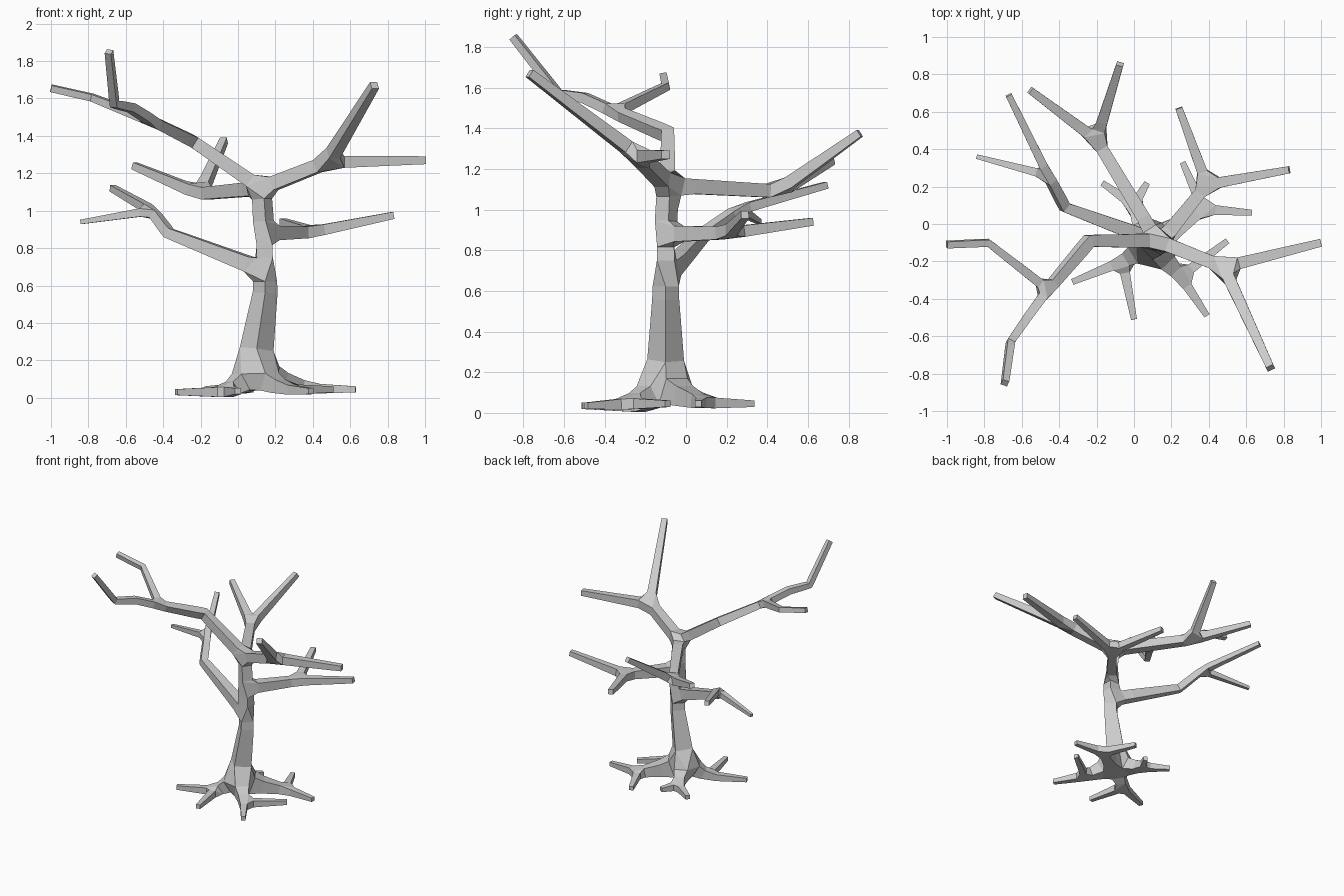
import bpy
from mathutils import Vector

cube = bpy.data.objects.get("Cube")
if cube:
    bpy.data.objects.remove(cube, do_unlink=True)

# Skeleton of the tree: joints, links between them and a thickness for each joint
joints, links, thickness = [], [], []


def grow(parent, start_radius, end_radius, *points):
    """Add a tapering chain of joints after parent and return the new indices."""
    chain = []
    for i, point in enumerate(points):
        blend = i / max(len(points) - 1, 1)
        joints.append(Vector(point))
        thickness.append(start_radius + (end_radius - start_radius) * blend)
        if parent is not None:
            links.append((parent, len(joints) - 1))
        parent = len(joints) - 1
        chain.append(parent)
    return chain


def fork(parent, radius, *tips):
    """Split a joint into straight twigs."""
    for tip in tips:
        grow(parent, radius, radius, tip)


# Trunk
base, collar = grow(None, .08, .064, (.09, -.11, .14), (.1, -.1, .26))
waist, low_knot, high_knot, crown = grow(
    collar, .047, .038,
    (.145, -.1, .56), (.145, -.1, .68), (.14, -.1, .88), (.125, -.09, 1.12))


# Roots: each swells from the base, dips to the ground and forks
def root(knee, *tips):
    middle = joints[base].lerp(Vector(knee), .5)
    middle.z = .085
    ends = grow(base, .05, .029, middle, knee)
    fork(ends[-1], .016, *tips)


root((-.06, -.2, .031), (-.33, -.31, .03), (0, -.51, .035))
root((.25, -.28, .045), (.39, -.49, .035), (.5, -.09, .045))
root((.37, .08, .05), (.26, .33, .045), (.63, .06, .045))
root((0, .1, .05), (-.17, .22, .045), (.07, .22, .045))

# Crown branch reaching to the front right, with a crooked side twig
bough = grow(crown, .032, .026, (-.24, -.09, 1.37), (-.46, -.35, 1.48))
grow(bough[-1], .024, .018, (-.57, -.5, 1.55), (-.66, -.63, 1.57), (-.69, -.85, 1.85))
grow(bough[-1], .019, .018, (-.78, -.1, 1.605), (-1, -.11, 1.655))

# Crown branch reaching to the front left
bough = grow(crown, .034, .034, (.48, -.23, 1.26))
fork(bough[-1], .021, (.73, -.77, 1.67), (1, -.1, 1.27))

# Crown branch reaching back
bough = grow(crown, .032, .032, (-.2, .45, 1.09))
fork(bough[-1], .019, (-.555, .715, 1.24), (-.075, .855, 1.375))

# Lower branch on the right
bough = grow(low_knot, .027, .024, (-.37, .09, .88), (-.46, .26, 1))
grow(bough[-1], .017, .017, (-.67, .69, 1.12))
grow(bough[-1], .012, .012, (-.84, .36, .94))

# Lower branch on the left
bough = grow(high_knot, .03, .03, (.39, .21, .885))
fork(bough[-1], .019, (.24, .62, .94), (.83, .29, .975))

# Skin the skeleton with square, flat-faced limbs
mesh = bpy.data.meshes.new("bare_tree")
mesh.from_pydata(joints, links, [])
tree = bpy.data.objects.new("bare_tree", mesh)
bpy.context.collection.objects.link(tree)
skin = tree.modifiers.new("limbs", "SKIN")
skin.branch_smoothing = 0
skin.use_smooth_shade = False
for i, skin_point in enumerate(mesh.skin_vertices[0].data):
    skin_point.radius = (thickness[i], thickness[i])
    skin_point.use_root = i == base

# Bark
bark = bpy.data.materials.new("grey_bark")
bark.use_nodes = True
bark.diffuse_color = (.6, .6, .6, 1)
bark.node_tree.nodes["Principled BSDF"].inputs["Base Color"].default_value = (.6, .6, .6, 1)
mesh.materials.append(bark)
